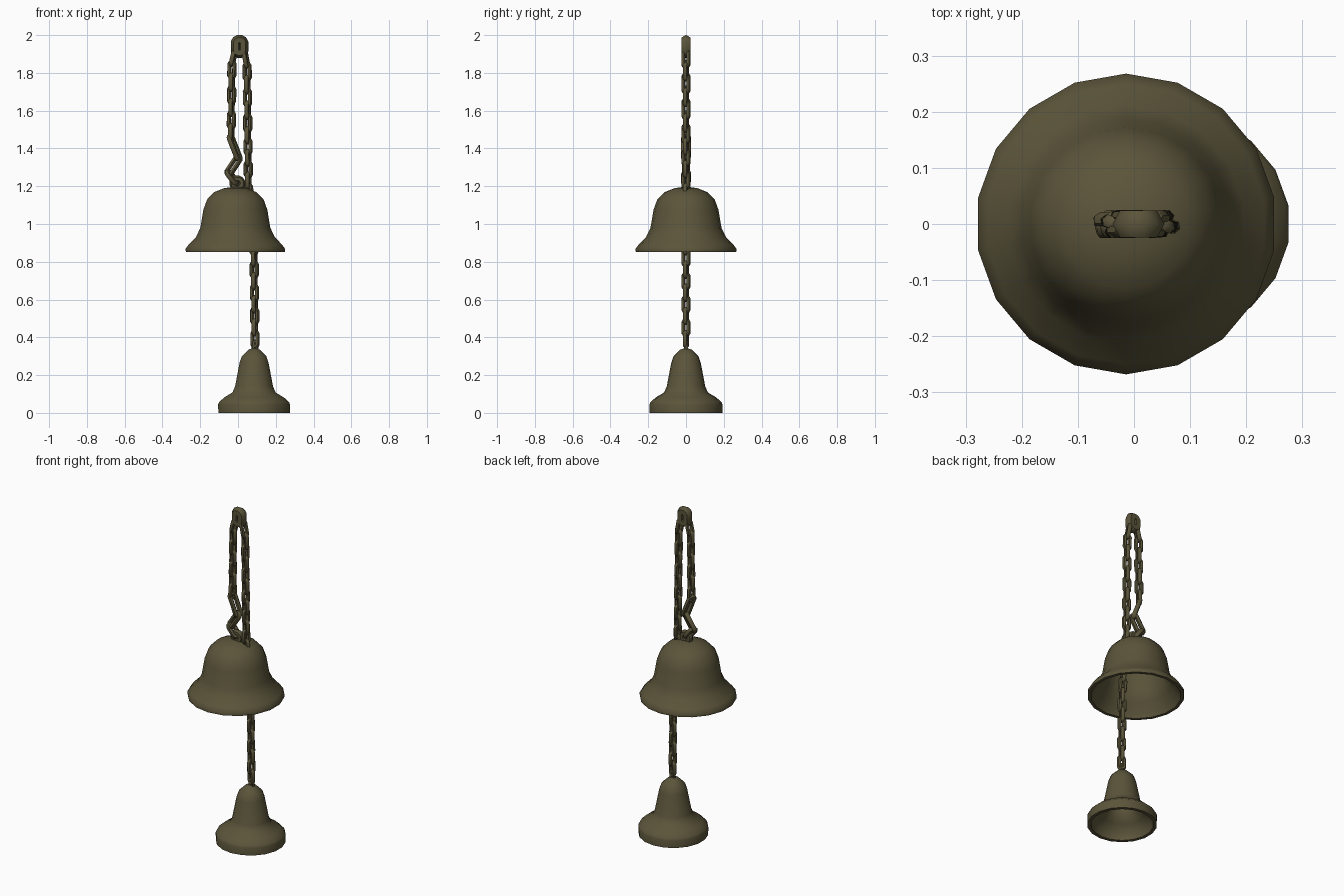
import bpy
import bmesh
from math import cos, sin, pi, radians
from mathutils import Vector, Matrix

if "Cube" in bpy.data.objects:
    bpy.data.objects.remove(bpy.data.objects["Cube"])

bronze = bpy.data.materials.new("aged bronze")
bronze.use_nodes = True
colour = (0.105, 0.09, 0.043, 1)
bronze.diffuse_color = colour
bronze.node_tree.nodes["Principled BSDF"].inputs["Base Color"].default_value = colour


def finish(name, bm, angle):
    """Turn a bmesh into a smooth shaded bronze object."""
    bmesh.ops.recalc_face_normals(bm, faces=bm.faces)
    mesh = bpy.data.meshes.new(name)
    bm.to_mesh(mesh)
    bm.free()
    mesh.materials.append(bronze)
    obj = bpy.data.objects.new(name, mesh)
    bpy.context.collection.objects.link(obj)
    bpy.ops.object.select_all(action="DESELECT")
    obj.select_set(True)
    bpy.context.view_layer.objects.active = obj
    bpy.ops.object.shade_smooth_by_angle(angle=radians(angle))
    return obj


def lathe(name, profile, x, sides=18):
    """Spin a (radius, height) profile about a vertical axis at x."""
    bm = bmesh.new()
    verts = [bm.verts.new((r, 0, z)) for r, z in profile]
    edges = [bm.edges.new(pair) for pair in zip(verts, verts[1:])]
    bmesh.ops.spin(bm, geom=verts + edges, cent=(0, 0, 0), axis=(0, 0, 1),
                   angle=2 * pi, steps=sides, use_duplicate=False)
    bmesh.ops.remove_doubles(bm, verts=bm.verts, dist=0.0005)
    bmesh.ops.rotate(bm, verts=bm.verts, matrix=Matrix.Rotation(pi / sides, 3, "Z"))
    bmesh.ops.translate(bm, verts=bm.verts, vec=(x, 0, 0))
    return finish(name, bm, 50)


def add_link(bm, matrix, length, width, wire, around=12, section=6):
    """Add one stretched ring, long along its local z, flat in local xz."""
    major = width / 2 - wire
    stretch = length / 2 - wire - major
    rings = []
    for i in range(around):
        a = 2 * pi * (i + 0.5) / around
        shift = stretch if sin(a) > 0 else -stretch
        ring = []
        for j in range(section):
            b = 2 * pi * j / section
            r = major + wire * cos(b)
            ring.append(bm.verts.new(matrix @ Vector(
                (r * cos(a), wire * sin(b), r * sin(a) + shift))))
        rings.append(ring)
    for i, ring in enumerate(rings):
        after = rings[(i + 1) % around]
        for j in range(section):
            k = (j + 1) % section
            bm.faces.new((ring[j], after[j], after[k], ring[k]))


def chain(name, path, pitch=0.065, width=0.054, wire=0.0125, turn=20):
    """Lay alternating links along a polyline of (x, z) points."""
    bm = bmesh.new()
    points = [Vector((x, 0, z)) for x, z in path]
    number = 0
    for a, b in zip(points, points[1:]):
        count = max(1, round((b - a).length / pitch))
        step = (b - a).length / count
        aim = (b - a).to_track_quat("Z", "Y").to_matrix().to_4x4()
        for i in range(count):
            twist = Matrix.Rotation(radians(turn + 90 * (number % 2)), 4, "Z")
            spot = Matrix.Translation(a.lerp(b, (i + 0.5) / count))
            add_link(bm, spot @ aim @ twist, step + 3 * wire, width, wire)
            number += 1
    return finish(name, bm, 60)


def single_link(name, x, z, length, width, wire):
    bm = bmesh.new()
    add_link(bm, Matrix.Translation((x, 0, z)), length, width, wire)
    return finish(name, bm, 60)


# Bells: outer wall from crown to rim, then the inner wall back to the crown
lathe("upper_bell", [
    (0, 1.198), (0.06, 1.19), (0.115, 1.168), (0.152, 1.13), (0.172, 1.075),
    (0.188, 0.98), (0.212, 0.93), (0.25, 0.892), (0.268, 0.868), (0.266, 0.853),
    (0.248, 0.853), (0.235, 0.882), (0.198, 0.93), (0.173, 0.98),
    (0.157, 1.07), (0.137, 1.12), (0.1, 1.152), (0, 1.175)], -0.014)
lathe("lower_bell", [
    (0, 0.345), (0.03, 0.335), (0.066, 0.3), (0.078, 0.265), (0.102, 0.14),
    (0.116, 0.108), (0.16, 0.082), (0.188, 0.057), (0.193, 0.045), (0.192, 0),
    (0.172, 0), (0.168, 0.042), (0.125, 0.075), (0.095, 0.11),
    (0.082, 0.14), (0.058, 0.265), (0, 0.315)], 0.085)

# Hanging links at the top and on each crown
single_link("top_link", 0.008, 1.94, 0.125, 0.096, 0.028)
single_link("upper_bell_loop", -0.003, 1.215, 0.085, 0.085, 0.018)
single_link("lower_bell_loop", 0.09, 0.355, 0.07, 0.04, 0.012)

# Left strand holds the upper bell, with slack links bunched above it
chain("left_chain", [(-0.018, 1.91), (-0.032, 1.85), (-0.036, 1.45)])
chain("slack_chain", [(-0.04, 1.46), (0.003, 1.35), (-0.05, 1.27), (-0.01, 1.22)],
      pitch=0.11, width=0.06, wire=0.014, turn=30)

# Right strand runs through the upper bell down to the lower one
chain("right_chain", [(0.035, 1.91), (0.048, 1.84), (0.052, 1.5), (0.055, 1.2),
                      (0.085, 0.85), (0.09, 0.36)])
